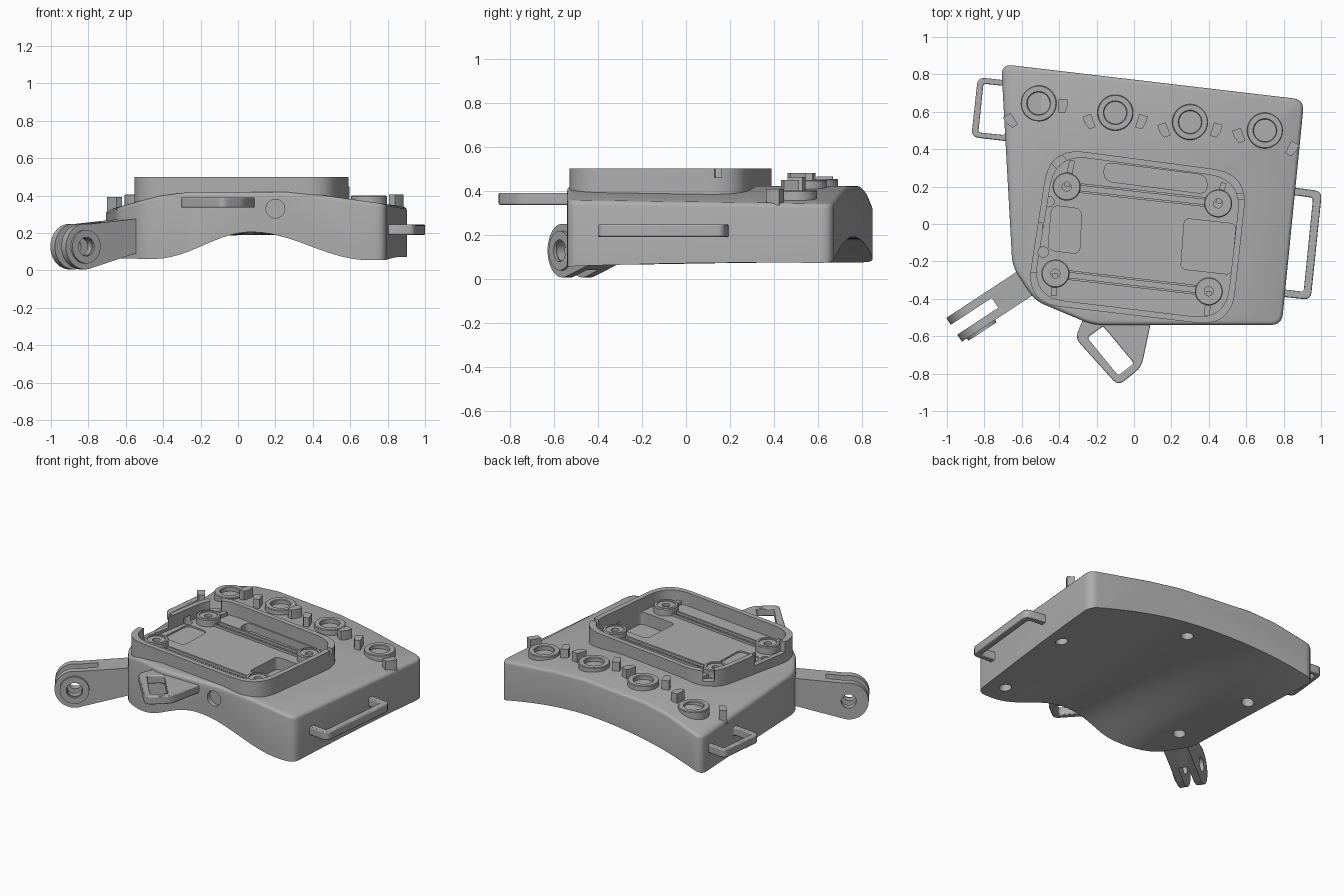
import bpy, bmesh, math
from mathutils import Vector, Matrix

cube = bpy.data.objects.get("Cube")
if cube:
    bpy.data.objects.remove(cube, do_unlink=True)

grey = bpy.data.materials.new("plain grey")
grey.use_nodes = True
grey.diffuse_color = (0.42, 0.42, 0.42, 1)
grey.node_tree.nodes["Principled BSDF"].inputs["Base Color"].default_value = (0.42, 0.42, 0.42, 1)


def make(name, bm):
    bmesh.ops.recalc_face_normals(bm, faces=bm.faces)
    mesh = bpy.data.meshes.new(name)
    bm.to_mesh(mesh)
    bm.free()
    mesh.materials.append(grey)
    ob = bpy.data.objects.new(name, mesh)
    bpy.context.collection.objects.link(ob)
    return ob


def rounded(pts, r, n=5):
    """Replace each corner of a polygon with a short curve."""
    out = []
    for i, p in enumerate(pts):
        p, a, b = Vector(p), Vector(pts[i - 1]), Vector(pts[(i + 1) % len(pts)])
        s = p + (a - p).normalized() * min(r, (a - p).length * 0.45)
        e = p + (b - p).normalized() * min(r, (b - p).length * 0.45)
        for k in range(n + 1):
            t = k / n
            out.append(s * (1 - t) ** 2 + p * 2 * t * (1 - t) + e * t * t)
    return out


def prism(name, pts, lo, hi, matrix=Matrix()):
    """Extrude a flat outline from lo to hi along local z."""
    bm = bmesh.new()
    bottom = [bm.verts.new((p[0], p[1], lo)) for p in pts]
    top = [bm.verts.new((p[0], p[1], hi)) for p in pts]
    bm.faces.new(bottom)
    bm.faces.new(top)
    for i in range(len(pts)):
        bm.faces.new((bottom[i - 1], bottom[i], top[i], top[i - 1]))
    bm.transform(matrix)
    return make(name, bm)


def circle(x, y, r, n=32):
    return [(x + r * math.cos(2 * math.pi * i / n), y + r * math.sin(2 * math.pi * i / n)) for i in range(n)]


def frame(name, outer, inner, lo, hi):
    """Flat loop between two outlines with the same corner count."""
    bm = bmesh.new()
    rings = [[bm.verts.new((p[0], p[1], z)) for p in rounded(pts, r, 4)]
             for pts, r, z in ((outer, 0.04, lo), (outer, 0.04, hi), (inner, 0.015, hi), (inner, 0.015, lo))]
    for a, b in zip(rings, rings[1:] + rings[:1]):
        for i in range(len(a)):
            bm.faces.new((a[i - 1], a[i], b[i], b[i - 1]))
    ob = make(name, bm)
    mod = ob.modifiers.new("soft edge", 'BEVEL')
    mod.width, mod.segments, mod.limit_method, mod.angle_limit = 0.006, 2, 'ANGLE', 0.9
    return ob


def lathe(name, profile, place, n=36):
    """Spin a (radius, height) profile round z."""
    bm = bmesh.new()
    rings = [[bm.verts.new((p[0], p[1], z)) for p in circle(0, 0, r, n)] for r, z in profile]
    for a, b in zip(rings, rings[1:]):
        for i in range(n):
            bm.faces.new((a[i - 1], a[i], b[i], b[i - 1]))
    bm.faces.new(rings[0])
    bm.faces.new(rings[-1])
    bm.transform(Matrix.Translation(place))
    return make(name, bm)


def combine(ob, tool, how='DIFFERENCE'):
    mod = ob.modifiers.new("cut", 'BOOLEAN')
    mod.object, mod.operation, mod.solver = tool, how, 'EXACT'
    bpy.context.view_layer.objects.active = ob
    bpy.ops.object.modifier_apply(modifier=mod.name)
    bpy.data.objects.remove(tool, do_unlink=True)


def bar(name, a, b, width, lo, hi):
    a, b = Vector(a), Vector(b)
    d = (b - a).normalized() * width / 2
    side = Vector((-d.y, d.x))
    return prism(name, [a + side, b + side, b - side, a - side], lo, hi)


# Top surface height
roof = [(-0.8, 0.295), (-0.43, 0.397), (-0.25, 0.42), (0.25, 0.42), (0.47, 0.4), (1.0, 0.325)]


def top_z(x):
    for (x0, z0), (x1, z1) in zip(roof, roof[1:]):
        if x <= x1:
            return z0 + (z1 - z0) * (x - x0) / (x1 - x0)


def under_z(x, y):
    """Underside: narrow bell arch in front blending to a wide shallow arc behind."""
    t = (x - 0.07) / (0.53 if x < 0.07 else 0.63)
    front = 0.055 + 0.15 * math.cos(math.pi / 2 * max(-1, min(1, t))) ** 2
    rear = 0.19 - 0.115 * ((x - 0.1) / 0.8) ** 2
    k = (y + 0.54) / 1.3
    return front + (rear - front) * k


# Main housing: plan outline crossed with the roof profile, then the underside scooped out
outline = [(-0.71, 0.855), (0.91, 0.665), (0.79, -0.54), (-0.22, -0.54), (-0.53, -0.41), (-0.65, -0.23)]
housing = prism("housing", rounded(outline, 0.06), 0, 0.6)
upright = Matrix.Rotation(math.pi / 2, 4, 'X')
combine(housing, prism("section", roof + [(1.0, -0.1), (-0.8, -0.1)], -1, 1, upright), 'INTERSECT')
bm = bmesh.new()
rows = []
for y in [-0.6 + 0.25 * j for j in range(7)]:
    line = [(-0.8 + 0.04 * i, y) for i in range(46)]
    rows.append([bm.verts.new((x, y, under_z(x, y))) for x, y in line]
                + [bm.verts.new((1.0, y, -0.2)), bm.verts.new((-0.8, y, -0.2))])
for a, b in zip(rows, rows[1:]):
    for i in range(len(a)):
        bm.faces.new((a[i - 1], a[i], b[i], b[i - 1]))
bm.faces.new(rows[0])
bm.faces.new(rows[-1])
combine(housing, make("scoop", bm))
bm = bmesh.new()
bm.from_mesh(housing.data)
rim = [e for e in bm.edges if min(v.co.z for v in e.verts) > 0.27 and e.calc_face_angle(0) > 0.9]
bmesh.ops.bevel(bm, geom=rim, offset=0.02, segments=3, profile=0.5, affect='EDGES')
bm.to_mesh(housing.data)
bm.free()

# Raised tray wall on top, hollowed to a flat floor
wall = [(-0.45, 0.41), (0.61, 0.27), (0.52, -0.55), (-0.58, -0.42)]
inner = [(-0.42, 0.375), (0.575, 0.24), (0.49, -0.515), (-0.545, -0.39)]
combine(housing, prism("tray", rounded(wall, 0.19, 10), 0.25, 0.5), 'UNION')
combine(housing, prism("hollow", rounded(inner, 0.18, 10), 0.412, 0.7))

# Pockets in the tray floor
pockets = [
    ([(-0.16, 0.33), (0.39, 0.26), (0.39, 0.16), (-0.16, 0.23)], 0.05, 0.36),
    ([(0.27, 0.03), (0.545, 0.0), (0.52, -0.27), (0.25, -0.24)], 0.03, 0.33),
    ([(-0.44, 0.1), (-0.28, 0.08), (-0.29, -0.16), (-0.46, -0.14)], 0.04, 0.402)]
for pts, r, depth in pockets:
    combine(housing, prism("pocket", rounded(pts, r), depth, 0.45))
for x, y in ((-0.455, 0.12), (-0.485, -0.15)):
    combine(housing, prism("pin_hole", circle(x, y, 0.028, 20), 0.38, 0.45))

# Notches through the tray wall
for a, b, width, z in (((-0.66, -0.14), (-0.48, -0.12), 0.26, 0.43), ((-0.46, 0.4), (-0.38, 0.31), 0.07, 0.43),
                       ((0.54, 0.15), (0.65, 0.14), 0.03, 0.46)):
    combine(housing, bar("notch", a, b, width, z, 0.6))

# Round recess in the front and blind holes underneath
combine(housing, prism("front_recess", circle(0.2, 0.33, 0.05), 0.51, 0.6, upright))
for x, y in ((0.75, 0.21), (0.68, -0.405), (-0.59, 0.37), (-0.5, -0.17), (0.095, 0.615)):
    combine(housing, prism("foot_hole", circle(x, y, 0.038, 24), 0, under_z(x, y) + 0.06))

# Screw bosses and ribs in the tray
bosses = [(-0.36, 0.2), (0.45, 0.11), (0.4, -0.36), (-0.42, -0.265)]
for i, (x, y) in enumerate(bosses):
    lathe(f"screw_boss_{i + 1}", [(0.075, 0.38), (0.075, 0.455), (0.07, 0.46), (0.056, 0.46), (0.056, 0.452),
                                  (0.024, 0.452), (0.024, 0.42)], (x, y, 0))
for i, (a, b) in enumerate((bosses[:2], bosses[2:])):
    a, b = Vector(a), Vector(b)
    d = (b - a).normalized() * 0.07
    n = Vector((-d.y, d.x)) * 0.28
    for s in (-1, 1):
        bar(f"rib_{i}_{s + 1}", a + d + n * s, b - d + n * s, 0.012, 0.4, 0.428)
for i, (end, d) in enumerate(zip(bosses, ((0.03, 0.14), (0.03, 0.11), (-0.01, -0.13), (-0.01, -0.12)))):
    bar(f"wall_rib_{i + 1}", end, Vector(end) + Vector(d), 0.03, 0.4, 0.435)

# Level button collars and guide tabs along the back
for i, (x, y) in enumerate(((-0.51, 0.645), (-0.1, 0.595), (0.3, 0.545), (0.7, 0.5))):
    lathe(f"button_collar_{i + 1}", [(0.096, -0.04), (0.096, 0.028), (0.092, 0.032), (0.064, 0.032),
                                     (0.06, 0.028), (0.06, 0.004)], (x, y, top_z(x)))
tabs = [(-0.66, 0.55), (-0.38, 0.63), (-0.24, 0.545), (0.04, 0.545), (0.16, 0.5), (0.44, 0.5), (0.56, 0.47), (0.845, 0.4)]
for i, (x, y) in enumerate(tabs):
    angle = (0.6, -0.05, 0.35, -0.3, 0.35, -0.3, 0.35, -0.5)[i]
    turn = Matrix.Translation((x, y, top_z(x))) @ Matrix.Rotation(angle, 4, 'Z')
    w = 0.024 if i % 2 else -0.024
    prism(f"guide_tab_{i + 1}", [(-w, -0.036), (w * 0.5, -0.036), (w, 0.0), (w, 0.038), (-w, 0.038)],
          -0.03, 0.06, turn)

# Strap loops
frame("left_strap_loop", [(0.78, 0.205), (1.005, 0.175), (0.945, -0.405), (0.75, -0.385)],
      [(0.85, 0.155), (0.957, 0.14), (0.907, -0.362), (0.8, -0.35)], 0.19, 0.245)
frame("right_strap_loop", [(-0.66, 0.765), (-0.835, 0.785), (-0.87, 0.465), (-0.66, 0.44)],
      [(-0.69, 0.738), (-0.805, 0.75), (-0.832, 0.49), (-0.69, 0.475)], 0.19, 0.245)
frame("front_strap_loop", [(-0.26, -0.48), (0.1, -0.48), (0.04, -0.765), (-0.085, -0.865), (-0.315, -0.61)],
      [(-0.17, -0.55), (-0.16, -0.553), (0.0, -0.745), (-0.085, -0.81), (-0.25, -0.608)], 0.335, 0.39)

# Forked arm: local x runs outwards, local y up, local z across
along = Vector((-0.836, -0.548, 0))
across = Vector((-0.548, 0.836, 0))
arm_space = Matrix.Translation((-0.5, -0.3, 0)) @ Matrix((along, (0, 0, 1), across)).transposed().to_4x4()
hub = (0.41, 0.127)
paddle = [(-0.02, 0.12), (-0.02, 0.285)] + [
    (hub[0] + 0.122 * math.cos(a), hub[1] + 0.122 * math.sin(a))
    for a in (math.radians(100 - 10 * i) for i in range(21))]
arm = prism("forked_arm", paddle, -0.045, 0.107, arm_space)
combine(arm, prism("fork_gap", [(0.27, -0.1), (0.7, -0.1), (0.7, 0.4), (0.27, 0.4)], 0.0, 0.063, arm_space))
combine(arm, prism("pivot_hole", circle(*hub, 0.046), -0.2, 0.2, arm_space))
collar = prism("pivot_collar", circle(*hub, 0.09), -0.06, -0.035, arm_space)
combine(collar, prism("collar_hole", circle(*hub, 0.05), -0.2, 0.2, arm_space))

# Smooth shading that keeps hard edges
bpy.ops.object.select_all(action='DESELECT')
for ob in bpy.context.collection.objects:
    if ob.type == 'MESH' and grey.name in ob.data.materials:
        ob.select_set(True)
        bpy.context.view_layer.objects.active = ob
bpy.ops.object.shade_smooth_by_angle(angle=math.radians(35))
